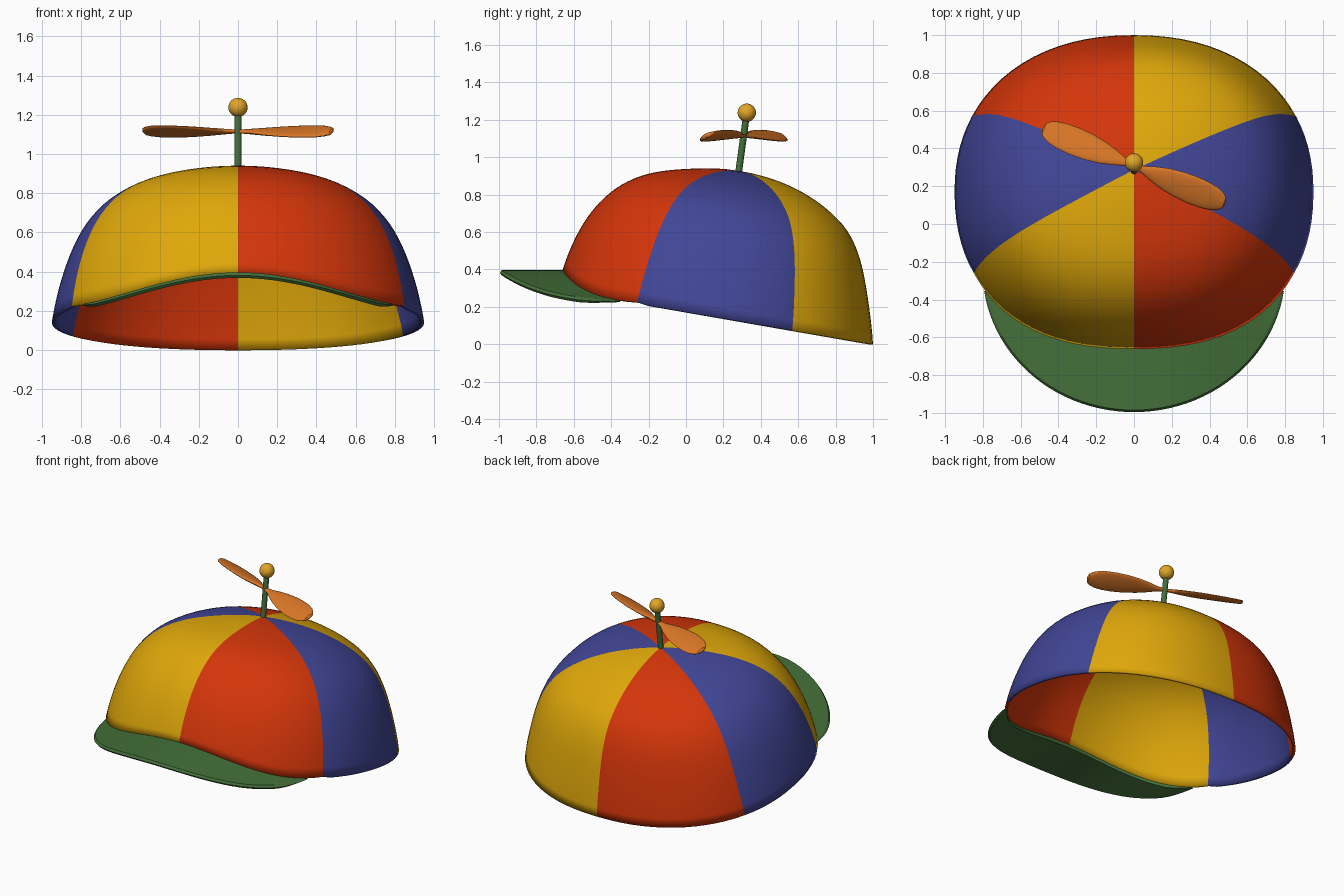
import bpy, bmesh
from math import sin, cos, radians, pi
from mathutils import Vector, Matrix

if "Cube" in bpy.data.objects:
    bpy.data.objects.remove(bpy.data.objects["Cube"])


def material(name, rgb):
    m = bpy.data.materials.new(name)
    m.diffuse_color = (*rgb, 1)
    m.use_nodes = True
    m.node_tree.nodes["Principled BSDF"].inputs["Base Color"].default_value = m.diffuse_color
    return m


RED = material("red", (0.66, 0.036, 0.003))
GOLD = material("gold", (0.74, 0.39, 0.003))
BLUE = material("blue", (0.053, 0.061, 0.305))
GREEN = material("green", (0.058, 0.162, 0.042))
ORANGE = material("orange", (0.72, 0.19, 0.021))
YELLOW = material("yellow", (0.75, 0.38, 0.021))


def finish(name, bm, mats):
    bmesh.ops.recalc_face_normals(bm, faces=bm.faces)
    me = bpy.data.meshes.new(name)
    bm.to_mesh(me)
    bm.free()
    ob = bpy.data.objects.new(name, me)
    bpy.context.collection.objects.link(ob)
    for m in mats:
        me.materials.append(m)
    bpy.context.view_layer.objects.active = ob
    ob.select_set(True)
    bpy.ops.object.shade_smooth_by_angle(angle=radians(40))
    ob.select_set(False)
    return ob


def solidify(ob, thickness):
    s = ob.modifiers.new("thickness", 'SOLIDIFY')
    s.thickness = thickness
    s.offset = -1


def spow(v, e):
    return abs(v) ** e * (1 if v >= 0 else -1)


TILT = Matrix.Translation((0, 0.17, 0.143)) @ Matrix.Rotation(radians(-9.8), 4, 'X')


def arch(x):
    """Height of the arched brim line."""
    return 0.222 + 0.173 * max(0, 1 - (x / 0.9) ** 2) ** 1.8


def dome(az, phi):
    """Point on the tilted crown: az around, phi from rim (0) to apex (pi/2)."""
    s = sin(az)
    n = 2.25 - 0.08 * s
    r = max(0, cos(phi)) ** (2 / n)
    h = sin(phi) ** (2 / n)
    flat = 0.016 * (1 - s) / 2 * sin(pi * min(1, r / 0.7)) ** 2     # flatter top at the front
    if h < 0.75:                                                    # straighter lower walls
        r *= 1 - (0.033 + 0.018 * s) * sin(pi * h / 0.75)
    x = 0.95 * spow(cos(az), 0.909) * r
    y = (0.842 if s > 0 else 0.872) * spow(s, 0.909) * r - 0.018 * sin(phi) ** 3
    return TILT @ Vector((x, y, 0.792 * h * (1 - flat)))


def rim_phi(az):
    """Start of the crown, lifted to the brim arch at the front."""
    if sin(az) > -0.46:
        return 0.0
    lo, hi = 0.0, 0.6
    for _ in range(30):
        mid = (lo + hi) / 2
        p = dome(az, mid)
        if p.z < arch(p.x):
            lo = mid
        else:
            hi = mid
    return lo


# crown: six coloured panels in one shell
bm = bmesh.new()
bounds = [-90, -28, 26.5, 90, 153.5, 208, 270]
colours = [0, 2, 1, 0, 2, 1]
SEG, RINGS = 14, 28
azs = [radians(a + (b - a) * i / SEG) for a, b in zip(bounds, bounds[1:]) for i in range(SEG)]
cols = []
for az in azs:
    p0 = rim_phi(az)
    cols.append([bm.verts.new(dome(az, p0 + (pi / 2 - p0) * j / RINGS)) for j in range(RINGS)])
apex = bm.verts.new(dome(0, pi / 2))
for i, c in enumerate(cols):
    d = cols[(i + 1) % len(cols)]
    faces = [bm.faces.new((c[j], d[j], d[j + 1], c[j + 1])) for j in range(RINGS - 1)]
    faces.append(bm.faces.new((c[-1], d[-1], apex)))
    for f in faces:
        f.material_index = colours[i // SEG]
solidify(finish("crown", bm, [RED, GOLD, BLUE]), 0.018)

# brim: closed arched slab between the crown rim and an elliptical outer edge
bm = bmesh.new()
N, ROWS, THICK = 48, 8, 0.028
rings = []
for i in range(N + 1):
    s = -1 + 2 * i / N
    az = radians(-90 + 54 * s)
    inner = dome(az, rim_phi(az))
    inner.x *= 0.985
    inner.y = 0.17 + (inner.y - 0.17) * 0.985
    a = radians(82 * s)
    outer = Vector((0.79 * sin(a), -0.25 - 0.735 * cos(a), 0))
    thick = THICK * (0.4 + 0.6 * min(1, (1 - abs(s)) * 5))
    top, low = [], []
    for j in range(ROWS + 1):
        p = inner.lerp(outer, j / ROWS)
        p.z = arch(p.x) + 0.001
        top.append(bm.verts.new(p))
        low.append(bm.verts.new(p - Vector((0, 0, thick))))
    # rounded outer lip
    out = Vector((sin(a), -cos(a), 0)) * 0.011
    lip = bm.verts.new(outer + out + Vector((0, 0, arch(outer.x) - thick / 2)))
    rings.append(top + [lip] + low[::-1])
K = len(rings[0])
for a, b in zip(rings, rings[1:]):
    for k in range(K):
        bm.faces.new((a[k], a[(k + 1) % K], b[(k + 1) % K], b[k]))
bm.faces.new(rings[0])
bm.faces.new(rings[-1])
finish("brim", bm, [GREEN])

# stem and ball on top
base, ball = Vector((0, 0.28, 0.91)), Vector((0, 0.325, 1.238))
axis = ball - base
bm = bmesh.new()
bmesh.ops.create_cone(bm, cap_ends=True, segments=24, radius1=0.018, radius2=0.018, depth=axis.length,
                      matrix=Matrix.Translation((base + ball) / 2) @ axis.to_track_quat('Z', 'Y').to_matrix().to_4x4())
finish("stem", bm, [GREEN])
bm = bmesh.new()
bmesh.ops.create_uvsphere(bm, u_segments=32, v_segments=16, radius=0.049, matrix=Matrix.Translation(ball))
finish("ball", bm, [YELLOW])

# propeller: two pitched blades lofted from thin ellipses (distance, half width)
stations = [(0, 0.014), (0.05, 0.02), (0.11, 0.042), (0.18, 0.062), (0.26, 0.075), (0.34, 0.08),
            (0.41, 0.077), (0.46, 0.068), (0.495, 0.053), (0.515, 0.035), (0.523, 0.01)]
bm = bmesh.new()
K = 20
for turn in (-22.5, 157.5):
    place = Matrix.Translation((0, 0.308, 1.115)) @ Matrix.Rotation(radians(turn), 4, 'Z')
    rings = []
    for r, w in stations:
        t = min(0.013, w * 0.6)
        pitch = Matrix.Rotation(radians(14 + 20 * r), 4, 'X')
        rings.append([bm.verts.new(place @ pitch @ Vector((r, w * cos(2 * pi * k / K), t * sin(2 * pi * k / K))))
                      for k in range(K)])
    for a, b in zip(rings, rings[1:]):
        for k in range(K):
            bm.faces.new((a[k], a[(k + 1) % K], b[(k + 1) % K], b[k]))
    bm.faces.new(rings[0])
    bm.faces.new(rings[-1])
finish("propeller", bm, [ORANGE])
